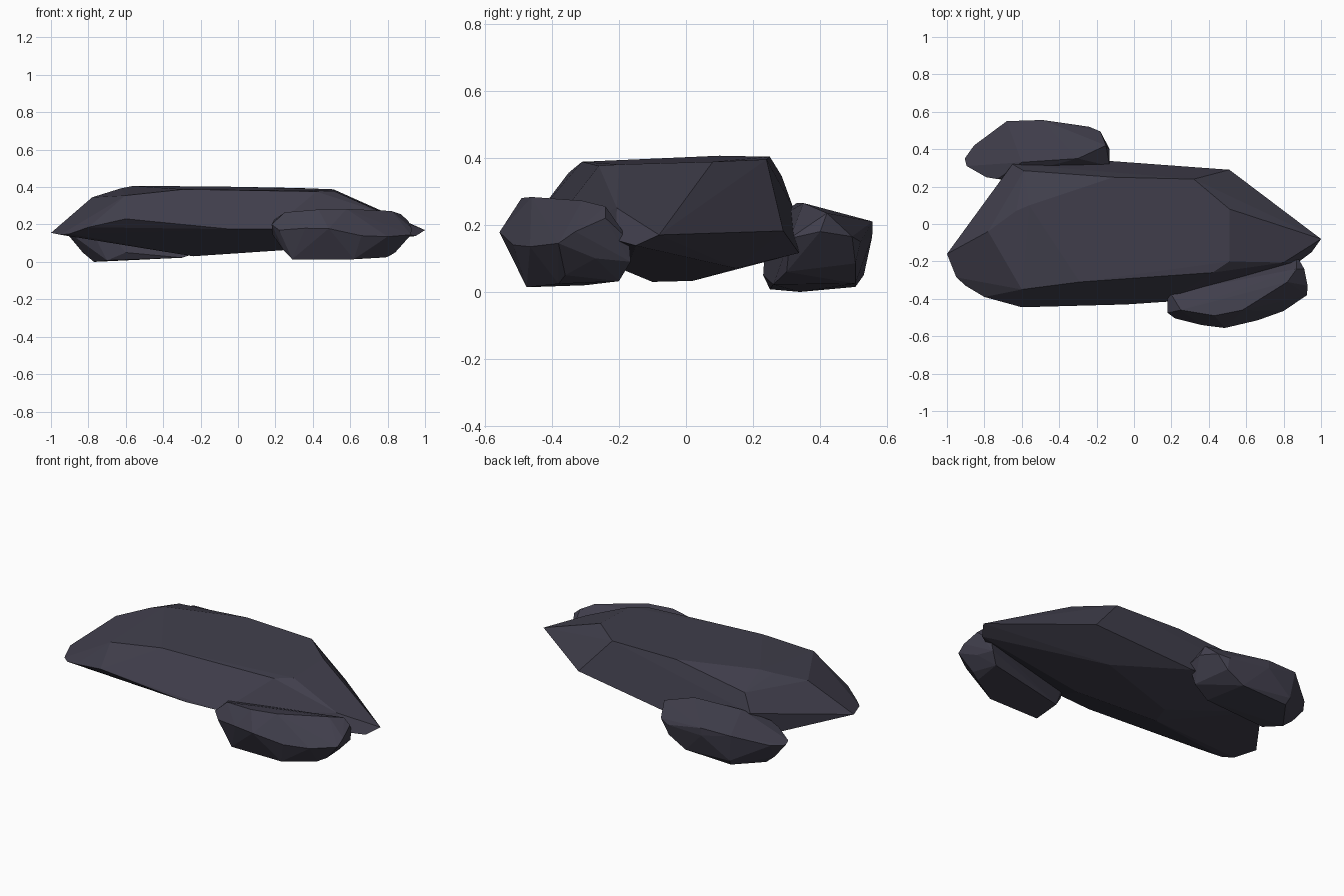
import bpy, bmesh

# One slate colour for all stones
slate = bpy.data.materials.new("dark_slate")
slate.diffuse_color = (0.052, 0.049, 0.072, 1)


def make_rock(name, corners):
    """Flat-faceted stone: the convex hull of a few corner points."""
    bm = bmesh.new()
    for c in corners:
        bm.verts.new(c)
    res = bmesh.ops.convex_hull(bm, input=bm.verts[:])
    inner = set(res["geom_interior"]) | set(res["geom_unused"])
    bmesh.ops.delete(bm, geom=[g for g in inner if isinstance(g, bmesh.types.BMVert)],
                     context='VERTS')
    # merge almost coplanar triangles into broad facets
    bmesh.ops.dissolve_limit(bm, angle_limit=0.05, verts=bm.verts[:], edges=bm.edges[:])
    bmesh.ops.recalc_face_normals(bm, faces=bm.faces[:])
    mesh = bpy.data.meshes.new(name)
    bm.to_mesh(mesh)
    bm.free()
    mesh.materials.append(slate)
    obj = bpy.data.objects.new(name, mesh)
    bpy.context.collection.objects.link(obj)
    return obj


# Large flat stone in the middle
make_rock("large_rock", [
    # top plateau
    (-.78, -.04, .345), (-.56, .10, .406), (-.63, .07, .392), (-.59, .285, .346),
    (-.11, .25, .403), (.32, .24, .395), (.51, .08, .388), (.51, -.2, .38),
    (.42, -.26, .376), (-.29, -.31, .388), (-.60, -.35, .355),
    # widest outline
    (-1, -.16, .155), (-.95, -.285, .145), (-.90, -.33, .15), (-.80, -.39, .185),
    (-.60, -.445, .23), (-.04, -.43, .175), (.18, -.415, .175), (.80, -.206, .25),
    (.87, -.21, .155), (.95, -.15, .138), (1, -.08, .17), (.51, .29, .182),
    (-.13, .337, .116), (-.65, .32, .25),
    # underside
    (-.70, .24, .105), (-.24, -.10, .03), (-.20, .02, .033), (-.40, -.18, .065),
    (.25, -.18, .063), (.30, .15, .07),
])

# Small stone behind on the left
make_rock("back_left_rock", [
    # top
    (-.60, .33, .265), (-.30, .35, .265), (-.15, .42, .235),
    (-.68, .55, .21), (-.49, .556, .21),
    # outline
    (-.905, .35, .14), (-.855, .42, .15), (-.895, .31, .15), (-.79, .25, .18),
    (-.73, .24, .20), (-.49, .555, .165), (-.24, .52, .15), (-.18, .495, .165),
    (-.13, .40, .18), (-.13, .31, .16),
    # underside
    (-.83, .35, .05), (-.77, .34, .0), (-.70, .25, .008), (-.30, .26, .022),
    (-.24, .505, .085), (-.35, .505, .025), (-.65, .505, .015), (-.18, .30, .06),
    (-.60, .23, .05), (-.66, .53, .05),
])

# Small stone in front on the right
make_rock("front_right_rock", [
    # top
    (.195, -.37, .225), (.25, -.46, .265), (.43, -.49, .28), (.58, -.46, .283),
    (.82, -.31, .272), (.87, -.24, .255), (.91, -.24, .22),
    # outline
    (.18, -.38, .20), (.18, -.475, .20), (.22, -.505, .17), (.36, -.54, .18),
    (.485, -.556, .178), (.66, -.515, .14), (.80, -.465, .135), (.925, -.38, .145),
    (.928, -.33, .18), (.87, -.17, .155), (.86, -.165, .09), (.885, -.27, .10),
    # underside
    (.185, -.40, .145), (.245, -.46, .06), (.29, -.475, .014), (.62, -.475, .014),
    (.79, -.38, .024), (.84, -.36, .05), (.81, -.20, .032), (.30, -.30, .02),
])
